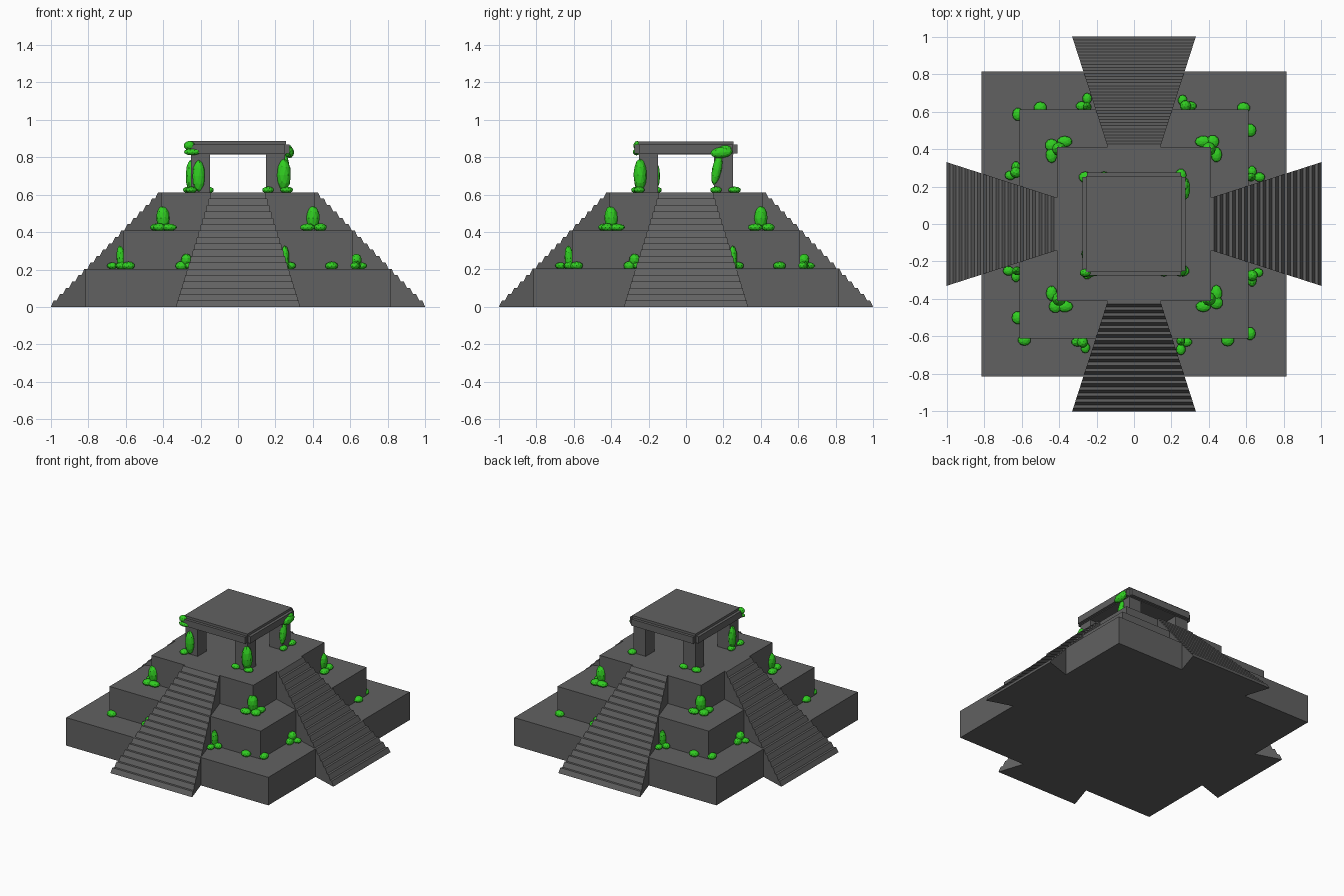
import bpy, bmesh, math
from mathutils import Vector, Matrix

if "Cube" in bpy.data.objects:
    bpy.data.objects.remove(bpy.data.objects["Cube"])

def material(name, col):
    m = bpy.data.materials.new(name)
    m.diffuse_color = (*col, 1)
    m.use_nodes = True
    m.node_tree.nodes["Principled BSDF"].inputs["Base Color"].default_value = m.diffuse_color
    return m

STONE = material("dark_stone", (0.12, 0.12, 0.12))
GREEN = material("leaf_green", (0.03, 0.62, 0.015))

def finish(name, bm, mat):
    bmesh.ops.recalc_face_normals(bm, faces=bm.faces)
    me = bpy.data.meshes.new(name)
    bm.to_mesh(me)
    bm.free()
    me.materials.append(mat)
    ob = bpy.data.objects.new(name, me)
    bpy.context.collection.objects.link(ob)
    return ob

def box(name, lo, hi):
    lo, hi = Vector(lo), Vector(hi)
    bm = bmesh.new()
    bmesh.ops.create_cube(bm, size=1)
    for v in bm.verts:
        v.co = Vector([(a + b) / 2 + c * (b - a) for a, b, c in zip(lo, hi, v.co)])
    return finish(name, bm, STONE)

# stepped body
for i, half in enumerate((0.815, 0.61, 0.41)):
    box(f"tier_{i + 1}", (-half, -half, 0.204 * i), (half, half, 0.204 * (i + 1)))

# tapered stairs with sloping risers, one per side
STEPS, TOP = 18, 0.612
def stairs(name, angle):
    run, rise = 0.59 / STEPS, TOP / STEPS
    prof = [(-1.0, 0.0)]
    for i in range(STEPS):
        y = -1.0 + i * run
        prof += [(y + run * 0.5, (i + 1) * rise), (y + run, (i + 1) * rise)]
    prof.append((prof[-1][0], 0.0))
    bm = bmesh.new()
    width = lambda y: 0.33 + (y + 1.0) * (0.14 - 0.33) / 0.59
    left = [bm.verts.new((-width(y), y, z)) for y, z in prof]
    right = [bm.verts.new((width(y), y, z)) for y, z in prof]
    n = len(prof)
    for i in range(n):
        j = (i + 1) % n
        bm.faces.new((left[i], left[j], right[j], right[i]))
    bm.faces.new(left)
    bm.faces.new(right[::-1])
    bm.transform(Matrix.Rotation(angle, 4, 'Z'))
    finish(name, bm, STONE)

for k, side in enumerate(("front", "right", "back", "left")):
    stairs(side + "_stairs", k * math.pi / 2)

# temple: four pillars, roof slab and projecting edge beams
for sx in (-1, 1):
    for sy in (-1, 1):
        x, y = 0.2 * sx, 0.2 * sy
        box("temple_pillar", (x - 0.05, y - 0.05, 0.61), (x + 0.05, y + 0.05, 0.82))
box("roof_slab", (-0.255, -0.255, 0.815), (0.255, 0.255, 0.885))
box("roof_beam_x", (-0.275, -0.25, 0.82), (0.275, 0.25, 0.868))
box("roof_beam_y", (-0.25, -0.275, 0.82), (0.25, 0.275, 0.868))

# foliage: squashed, tilted low-poly blobs
def leaves(name, blobs, turn=0.0):
    bm = bmesh.new()
    for pos, size, tilt in blobs:
        m = (Matrix.Rotation(turn, 4, 'Z') @ Matrix.Translation(pos)
             @ Matrix.Rotation(tilt, 4, 'X') @ Matrix.Diagonal((*size, 1)))
        bmesh.ops.create_icosphere(bm, subdivisions=2, radius=1, matrix=m)
    finish(name, bm, GREEN)

A, B, C = 0.22, 0.425, 0.625
for k in range(4):
    t = k * math.pi / 2
    # lowest terrace: tall bush, medium bush and loose clumps
    leaves("tall_bush", [((0.25, -0.625, 0.26), (0.024, 0.024, 0.068), 0.08),
                         ((0.28, -0.63, A), (0.03, 0.025, 0.02), 0),
                         ((0.25, -0.67, A), (0.025, 0.03, 0.018), 0)], t)
    leaves("medium_bush", [((-0.275, -0.63, 0.25), (0.03, 0.03, 0.035), 0.3),
                           ((-0.3, -0.63, A), (0.035, 0.025, 0.025), 0),
                           ((-0.26, -0.66, A), (0.025, 0.03, 0.018), 0)], t)
    leaves("clump", [((0.5, -0.62, A), (0.035, 0.033, 0.022), 0),
                     ((-0.585, -0.62, A), (0.035, 0.03, 0.022), 0)], t)
    # middle terrace corner bushes
    leaves("corner_bush", [((0.4, -0.4, 0.475), (0.037, 0.037, 0.066), 0.05),
                           ((0.37, -0.44, B), (0.04, 0.03, 0.02), 0),
                           ((0.44, -0.37, B), (0.03, 0.045, 0.02), 0),
                           ((0.44, -0.42, B), (0.035, 0.035, 0.022), 0)], t)
    # clumps at the foot of each pillar
    leaves("pillar_clump", [((0.26, -0.25, C), (0.035, 0.03, 0.018), 0),
                            ((0.16, -0.255, C), (0.032, 0.025, 0.018), 0)], t)

# vines climbing the pillars and hanging at the roof edge
leaves("pillar_vines", [((-0.21, -0.255, 0.7), (0.034, 0.024, 0.085), 0),
                        ((-0.255, -0.17, 0.7), (0.024, 0.032, 0.085), 0),
                        ((0.245, -0.245, 0.705), (0.038, 0.036, 0.088), 0),
                        ((0.25, 0.165, 0.735), (0.024, 0.026, 0.085), -0.2)])
leaves("roof_vines", [((0.275, 0.19, 0.825), (0.025, 0.06, 0.03), 0.1),
                      ((0.27, 0.21, 0.845), (0.02, 0.035, 0.02), 0),
                      ((-0.26, -0.26, 0.862), (0.03, 0.022, 0.025), 0),
                      ((-0.245, -0.265, 0.828), (0.045, 0.02, 0.018), 0)])
